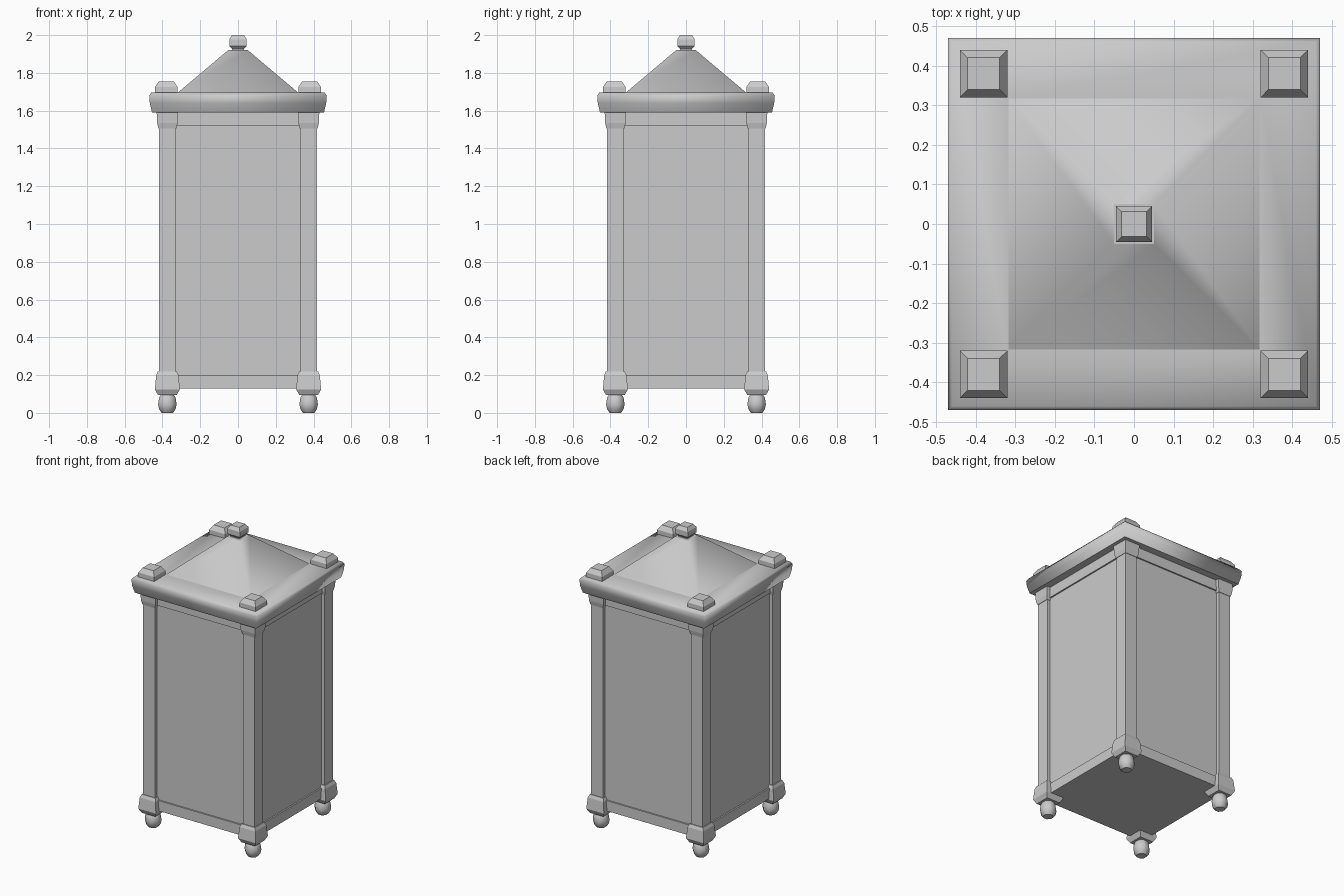
import bpy, bmesh, math

if "Cube" in bpy.data.objects:
    bpy.data.objects.remove(bpy.data.objects["Cube"])


def loft(name, profile, centre=(0, 0), sides=4, smooth=False):
    """Stack of regular rings; profile = (half width, z) pairs from bottom to top."""
    bm = bmesh.new()
    rings = []
    for half, z in profile:
        r = half / math.cos(math.pi / sides)
        ring = []
        for i in range(sides):
            a = math.pi / sides + i * 2 * math.pi / sides
            ring.append(bm.verts.new((centre[0] + r * math.cos(a),
                                      centre[1] + r * math.sin(a), z)))
        rings.append(ring)
    for lo, hi in zip(rings, rings[1:]):
        for i in range(sides):
            j = (i + 1) % sides
            bm.faces.new((lo[i], lo[j], hi[j], hi[i]))
    caps = [bm.faces.new(rings[0][::-1]), bm.faces.new(rings[-1])]
    for f in bm.faces:
        f.smooth = smooth and f not in caps
    mesh = bpy.data.meshes.new(name)
    bm.to_mesh(mesh)
    bm.free()
    ob = bpy.data.objects.new(name, mesh)
    bpy.context.collection.objects.link(ob)
    return ob


# Cabinet body: bottom band, recessed panels, top band
loft("cabinet_body", [(0.405, 0.13), (0.405, 0.20), (0.395, 0.20),
                      (0.395, 1.52), (0.405, 1.52), (0.405, 1.60)])

# Overhanging roof rim, shaded softly over its top edge
rim = loft("roof_rim", [(0.455, 1.59), (0.467, 1.64), (0.47, 1.68),
                        (0.46, 1.695), (0.32, 1.697)], smooth=True)

# Pyramid roof with softened ridges
loft("roof_pyramid", [(0.325, 1.69), (0.05, 1.922)], smooth=True)

# Finial on the peak
loft("roof_finial", [(0.032, 1.915), (0.032, 1.928), (0.046, 1.942),
                     (0.046, 1.978), (0.032, 2.0)])

# Corner assemblies
for sx, xn in ((-1, "left"), (1, "right")):
    for sy, yn in ((-1, "front"), (1, "back")):
        tag = f"{yn}_{xn}"
        c = (sx * 0.374, sy * 0.374)
        loft(f"post_{tag}", [(0.044, 0.20), (0.044, 1.53)], c)
        loft(f"post_base_{tag}", [(0.050, 0.095), (0.066, 0.125),
                                  (0.059, 0.20), (0.050, 0.22)], c)
        loft(f"post_capital_{tag}", [(0.047, 1.505), (0.054, 1.535),
                                     (0.057, 1.60)], c)
        loft(f"foot_{tag}", [(0.030, 0.0), (0.044, 0.02), (0.049, 0.045),
                             (0.044, 0.08), (0.032, 0.10)], c, sides=8, smooth=True)
        loft(f"roof_knob_{tag}", [(0.060, 1.685), (0.060, 1.725), (0.040, 1.755)],
             (sx * 0.38, sy * 0.38))
